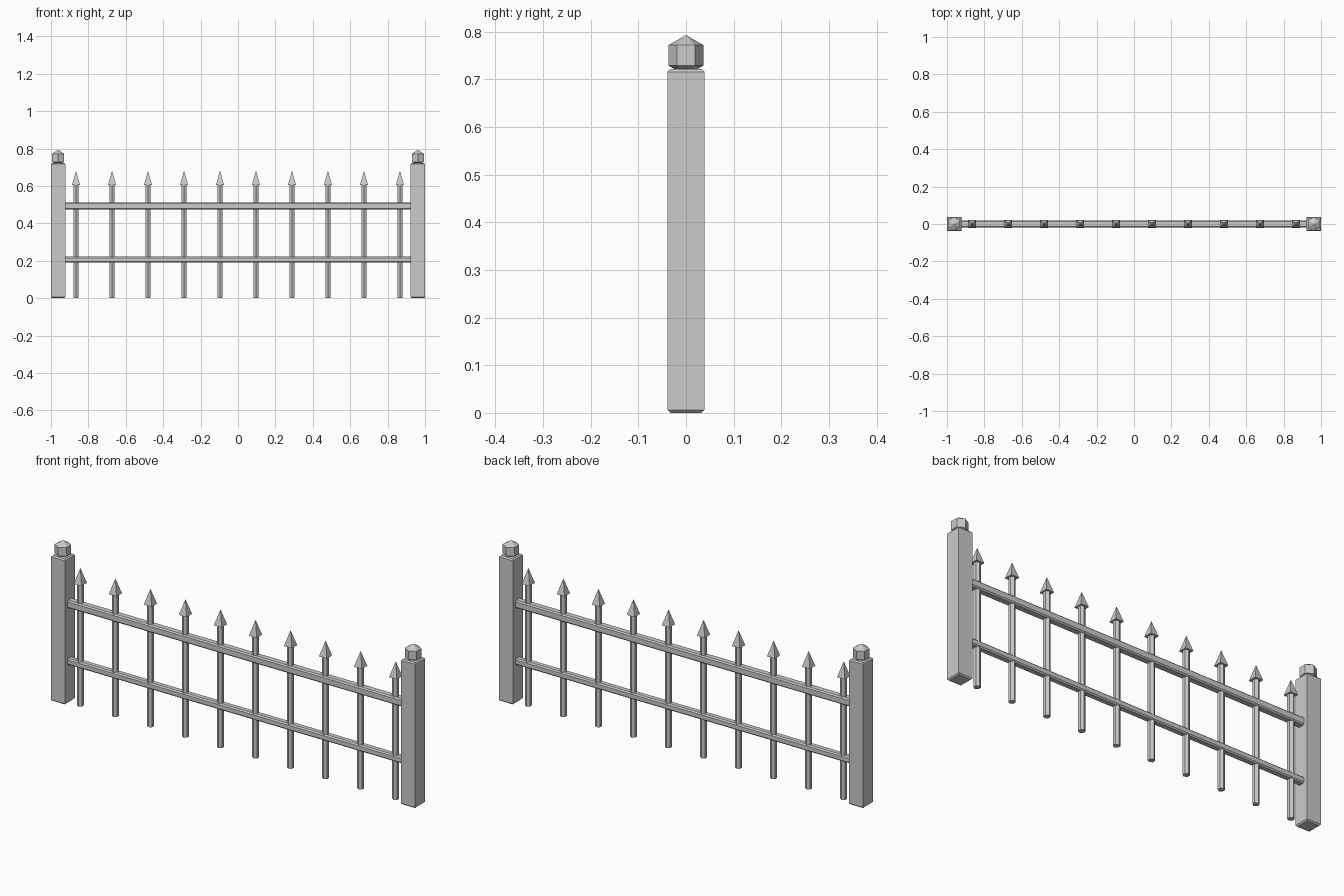
import bpy, bmesh
from math import pi
from mathutils import Matrix

if "Cube" in bpy.data.objects:
    bpy.data.objects.remove(bpy.data.objects["Cube"])


def add(name, bm, loc):
    bmesh.ops.recalc_face_normals(bm, faces=bm.faces)
    me = bpy.data.meshes.new(name)
    bm.to_mesh(me)
    bm.free()
    ob = bpy.data.objects.new(name, me)
    ob.location = loc
    bpy.context.collection.objects.link(ob)
    return ob


def loft(name, sides, rings, loc, turn=0.0):
    """Straight prism lofted through (radius, height) rings; zero radius makes a point."""
    bm = bmesh.new()
    for (r1, z1), (r2, z2) in zip(rings, rings[1:]):
        m = Matrix.Translation((0, 0, (z1 + z2) / 2)) @ Matrix.Rotation(turn, 4, 'Z')
        bmesh.ops.create_cone(bm, cap_ends=False, segments=sides,
                              radius1=r1, radius2=r2, depth=z2 - z1, matrix=m)
    bmesh.ops.remove_doubles(bm, verts=bm.verts, dist=1e-5)
    bmesh.ops.holes_fill(bm, edges=bm.edges, sides=sides)
    return add(name, bm, loc)


def rail(name, z, depth, height):
    bm = bmesh.new()
    bmesh.ops.create_cube(bm, size=1, matrix=Matrix.Diagonal((1.85, depth, height, 1)))
    long_edges = [e for e in bm.edges if abs(e.verts[0].co.x - e.verts[1].co.x) > 1]
    bmesh.ops.bevel(bm, geom=long_edges, offset=0.006, segments=1, affect='EDGES')
    return add(name, bm, (0, 0, z))


R = 2 ** 0.5
for side, s in (("left", -1), ("right", 1)):
    x = s * 0.9615
    # square post with chamfered ends
    loft(side + "_post", 4, [(0.0325 * R, 0), (0.0385 * R, 0.006),
                             (0.0385 * R, 0.716), (0.0325 * R, 0.722)], (x, 0, 0), pi / 4)
    # six-sided ball finial
    bm = bmesh.new()
    bmesh.ops.create_uvsphere(bm, u_segments=6, v_segments=3, radius=0.0427)
    add(side + "_finial", bm, (x, 0, 0.7505))

# horizontal rails
rail("top_rail", 0.492, 0.038, 0.038)
rail("bottom_rail", 0.206, 0.034, 0.032)

# pickets with four-sided spear tips
for i in range(10):
    x = (i - 4.5) * 0.1924
    loft(f"picket_{i + 1}", 6, [(0.016, 0), (0.016, 0.61)], (x, 0, 0))
    loft(f"spear_tip_{i + 1}", 4, [(0.0215 * R, 0.605), (0, 0.681)], (x, 0, 0), pi / 4)
